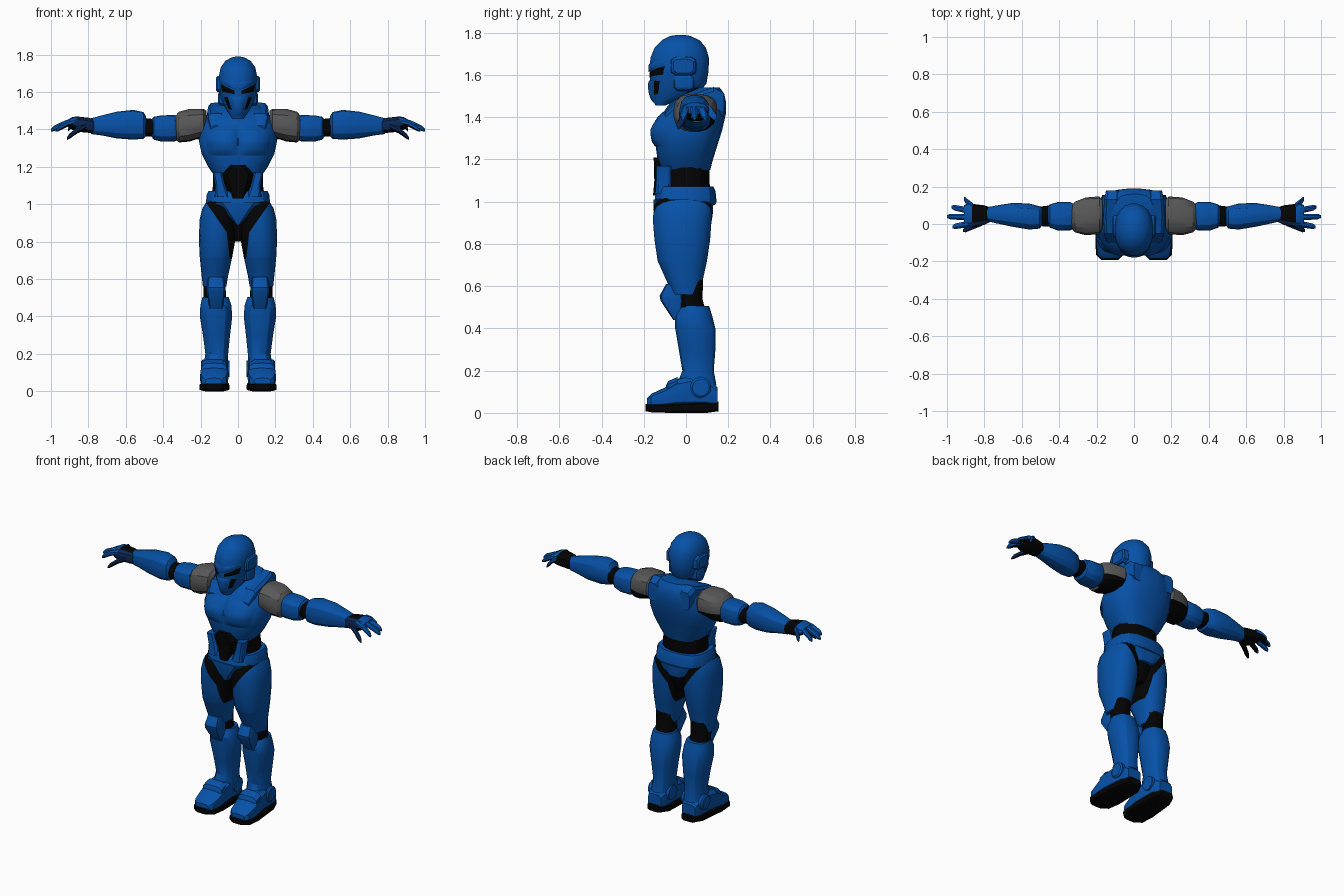
import bpy
import bmesh
from math import sin, cos, pi
from mathutils import Vector
from mathutils.bvhtree import BVHTree

old = bpy.data.objects.get("Cube")
if old:
    bpy.data.objects.remove(old)


def material(name, red, green, blue):
    mat = bpy.data.materials.new(name)
    mat.use_nodes = True
    colour = (red, green, blue, 1)
    mat.diffuse_color = colour
    shader = mat.node_tree.nodes["Principled BSDF"]
    shader.inputs["Base Color"].default_value = colour
    shader.inputs["Roughness"].default_value = .6
    return mat


BLUE = material("armour blue", .002, .083, .39)
BLACK = material("undersuit black", .001, .001, .001)
GREY = material("shoulder grey", .1, .1, .1)
NAVY = material("glove navy", .003, .02, .09)


def finish(name, bm, mats, mirror, angle):
    mesh = bpy.data.meshes.new(name)
    bm.to_mesh(mesh)
    bm.free()
    obj = bpy.data.objects.new(name, mesh)
    bpy.context.collection.objects.link(obj)
    for mat in mats:
        mesh.materials.append(mat)
    if mirror:
        obj.modifiers.new("Mirror", "MIRROR").use_mirror_merge = False
    bpy.ops.object.select_all(action="DESELECT")
    obj.select_set(True)
    bpy.context.view_layer.objects.active = obj
    bpy.ops.object.shade_smooth_by_angle(angle=angle)
    return obj


def loft(name, axis, rings, mats=(BLUE,), sides=16, power=2.4,
         mirror=True, paint=None, cuts=(), angle=.5):
    """Skin rounded sections (position, low a, high a, low b, high b) along an axis."""
    order = {"X": (2, 0, 1), "Y": (0, 2, 1), "Z": (0, 1, 2)}[axis]
    bm = bmesh.new()
    loops = []
    for t, a0, a1, b0, b1 in rings:
        loop = []
        for i in range(sides):
            turn = 2 * pi * (i + .5) / sides
            c, s = cos(turn), sin(turn)
            scale = (abs(c) ** power + abs(s) ** power) ** (-1 / power)
            local = ((a0 + a1) / 2 + (a1 - a0) / 2 * c * scale,
                     (b0 + b1) / 2 + (b1 - b0) / 2 * s * scale, t)
            loop.append(bm.verts.new([local[k] for k in order]))
        loops.append(loop)
    for low, high in zip(loops, loops[1:]):
        for i in range(sides):
            j = (i + 1) % sides
            bm.faces.new((low[i], low[j], high[j], high[i]))
    bm.faces.new(loops[0])
    bm.faces.new(loops[-1])
    bmesh.ops.recalc_face_normals(bm, faces=bm.faces)
    for point, normal in cuts:
        geom = bm.verts[:] + bm.edges[:] + bm.faces[:]
        bmesh.ops.bisect_plane(bm, geom=geom, plane_co=point, plane_no=normal)
    bm.normal_update()
    if paint:
        for face in bm.faces:
            face.material_index = paint(face.calc_center_median(), face.normal)
    return finish(name, bm, mats, mirror, angle)


def centred(*rings):
    return [(z, -half, half, y0, y1) for z, half, y0, y1 in rings]


def front_plate(name, target, corners, mat, bulge=0, steps=8, mirror=True):
    """Lay a four-cornered plate in x and z onto the front of a part."""
    tree = BVHTree.FromPolygons([v.co for v in target.data.vertices],
                                [p.vertices for p in target.data.polygons])
    a, b, c, d = [Vector((x, 0, z)) for x, z in corners]
    bm = bmesh.new()
    grid = []
    for i in range(steps + 1):
        row = []
        for j in range(steps + 1):
            u, v = i / steps, j / steps
            co = a.lerp(b, u).lerp(d.lerp(c, u), v)
            hit = tree.ray_cast(co - Vector((0, 2, 0)), Vector((0, 1, 0)))[0]
            dome = (max(0, sin(pi * u)) * max(0, sin(pi * v))) ** .5
            co.y = (hit.y if hit else -.1) - .004 - bulge * dome
            row.append(bm.verts.new(co))
        grid.append(row)
    for i in range(steps):
        for j in range(steps):
            bm.faces.new((grid[i][j], grid[i + 1][j], grid[i + 1][j + 1], grid[i][j + 1]))
    return finish(name, bm, (mat,), mirror, 1)


# Helmet and neck
head = loft("helmet", "Z", centred(
    (1.455, .03, -.145, -.1), (1.48, .047, -.155, -.04), (1.51, .066, -.163, .06),
    (1.56, .09, -.17, .098), (1.62, .1, -.172, .108), (1.68, .104, -.17, .11),
    (1.73, .094, -.15, .095), (1.765, .07, -.115, .065), (1.785, .036, -.075, .02),
    (1.79, .01, -.04, -.01)), sides=20, power=2.2, mirror=False)
front_plate("eye", head, [(.02, 1.588), (.085, 1.602), (.093, 1.643), (.02, 1.607)], BLACK)
front_plate("brow", head, [(.001, 1.607), (.09, 1.643), (.093, 1.667), (.001, 1.65)], BLUE, .006)
front_plate("cheek_slot", head, [(.033, 1.505), (.05, 1.51), (.075, 1.57), (.056, 1.575)], BLACK)
front_plate("muzzle", head, [(-.025, 1.47), (.025, 1.47), (.045, 1.575), (-.045, 1.575)],
            BLUE, .01, mirror=False)
loft("ear_panel", "X", [(.08, -.075, .05, 1.595, 1.69), (.11, -.07, .045, 1.6, 1.685),
                        (.118, -.06, .035, 1.61, 1.675)], power=5)
loft("jaw_panel", "X", [(.05, -.06, .04, 1.52, 1.6), (.1, -.055, .035, 1.53, 1.6),
                        (.106, -.045, .025, 1.54, 1.59)], power=5)
loft("neck", "Z", centred((1.42, .075, -.05, .1), (1.5, .065, -.04, .08),
                          (1.58, .065, -.04, .07)), (BLACK,), mirror=False)

# Chest, back and collar
torso = loft("torso", "Z", centred(
    (1.15, .125, -.12, .115), (1.2, .16, -.135, .128), (1.27, .195, -.145, .15),
    (1.34, .21, -.145, .172), (1.42, .2, -.11, .19), (1.47, .175, -.075, .19),
    (1.51, .14, -.01, .182), (1.54, .09, .06, .16)), sides=20, power=2.7, mirror=False)
front_plate("pectoral", torso, [(.004, 1.262), (.16, 1.262), (.185, 1.41), (.004, 1.43)],
            BLUE, .026)
loft("collar_strap", "Y", [(-.1, .09, .145, 1.37, 1.42), (-.05, .075, .16, 1.4, 1.485),
                           (.05, .075, .165, 1.43, 1.515), (.13, .075, .16, 1.43, 1.543),
                           (.18, .08, .15, 1.4, 1.515)], power=5)

# Waist, belt and hips
loft("waist_undersuit", "Z", centred(
    (.8, .035, -.06, .07), (.88, .09, -.1, .1), (1, .15, -.125, .12),
    (1.1, .135, -.105, .112), (1.18, .135, -.11, .112)), (BLACK,), mirror=False)
loft("abdomen_plate", "Z", centred(
    (1.03, .035, -.156, 0), (1.1, .065, -.15, 0), (1.16, .085, -.152, 0),
    (1.21, .045, -.153, 0)), (BLACK,), power=5, mirror=False)
loft("side_abdomen", "Z", [(1.04, .045, .125, -.148, -.07), (1.1, .068, .122, -.142, -.07),
                           (1.17, .085, .135, -.142, -.07)], power=4)
loft("belt", "Z", centred(
    (.985, .165, -.142, .138), (1, .172, -.149, .145), (1.05, .168, -.143, .14),
    (1.072, .158, -.132, .13)), sides=20, power=3, mirror=False)
loft("front_pelvis_plate", "Z", centred(
    (.89, .01, -.135, -.05), (.94, .055, -.152, -.05), (1.01, .13, -.155, -.05)),
    power=5, mirror=False)
loft("back_pelvis_plate", "Z", centred(
    (.91, .05, .05, .122), (.95, .1, .05, .128), (1.01, .14, .05, .13)),
    power=5, mirror=False)

# Thighs, black above the hip line and behind the knee
groin, hip = Vector((.045, 0, .72)), Vector((.06, 0, .85))
inner_end = Vector((0, 0, .71))
hip_cuts = [(groin, Vector((.13, 0, -.015))), (hip, Vector((.15, 0, -.105)))]


def thigh_paint(centre, normal):
    above = any((centre - point).dot(side) < 0 for point, side in hip_cuts)
    if above and centre.z > inner_end.z:
        return 1
    return int(centre.z < .61 and normal.y > .6)


loft("thigh", "Z", [
    (.56, .062, .188, -.065, .07), (.62, .052, .195, -.09, .078),
    (.72, .03, .205, -.135, .1), (.82, .012, .21, -.15, .115), (.92, .012, .205, -.158, .122),
    (.98, .02, .19, -.15, .122), (1.02, .03, .165, -.125, .11)],
    (BLUE, BLACK), sides=20, paint=thigh_paint,
    cuts=hip_cuts + [(inner_end, Vector((0, 0, 1)))])

# Knees and shins
loft("knee_undersuit", "Z", [(.46, .06, .185, -.03, .1), (.54, .065, .185, -.03, .078),
                             (.63, .065, .185, -.04, .082)], (BLACK,))
loft("knee_pad", "Z", [(.44, .082, .152, -.06, 0), (.53, .068, .168, -.12, -.01),
                       (.555, .068, .168, -.125, -.01), (.61, .075, .16, -.095, -.02)],
     sides=12, power=4)
loft("shin", "Z", [
    (.13, .052, .185, -.045, .145), (.2, .052, .175, -.018, .132), (.3, .042, .188, -.035, .14),
    (.4, .03, .205, -.052, .14), (.46, .035, .202, -.055, .125), (.505, .05, .19, -.025, .11)])

# Boots
loft("boot", "Y", [
    (-.185, .085, .175, .025, .07), (-.165, .062, .195, .025, .09), (-.1, .052, .203, .025, .12),
    (-.045, .052, .2, .025, .16), (.02, .055, .192, .025, .175), (.1, .055, .185, .025, .165),
    (.15, .075, .17, .025, .12)], power=4)
loft("sole", "Y", [
    (-.192, .085, .175, .008, .042), (-.165, .055, .203, .003, .044), (-.08, .046, .207, 0, .044),
    (.1, .05, .19, 0, .052), (.155, .075, .17, .008, .054)], (BLACK,), power=6)
loft("boot_strap", "Y", [(-.095, .075, .18, .06, .13), (-.085, .06, .195, .06, .15),
                         (-.04, .06, .195, .06, .17)], power=5)
loft("ankle_disc", "X", [(.045, .025, .115, .075, .165), (.19, .02, .12, .07, .17),
                         (.198, .03, .11, .08, .16)], power=2)


# Arms, with the shoulder pad open underneath and low at the back
def pad_paint(centre, normal):
    low_back = centre.z < 1.4 and centre.y > .04 and (normal.y > .3 or normal.z < -.3)
    return int(low_back or normal.z < -.92)


loft("arm_undersuit", "X", [(.14, -.03, .13, 1.34, 1.47), (.3, -.015, .1, 1.355, 1.46),
                            (.45, -.015, .1, 1.36, 1.456), (.53, -.01, .09, 1.365, 1.465)],
     (BLACK,))
loft("shoulder_pad", "X", [
    (.168, -.02, .13, 1.38, 1.5), (.185, -.055, .148, 1.36, 1.51), (.26, -.06, .142, 1.335, 1.51),
    (.315, -.045, .12, 1.33, 1.495), (.338, -.02, .095, 1.35, 1.47)],
    (GREY, BLACK), power=2.8, paint=pad_paint,
    cuts=[(Vector((0, 0, 1.4)), Vector((0, 0, 1)))])
loft("upper_arm", "X", [(.315, -.02, .105, 1.345, 1.47), (.34, -.034, .117, 1.335, 1.478),
                        (.41, -.034, .117, 1.335, 1.475), (.45, -.02, .105, 1.345, 1.468),
                        (.462, 0, .09, 1.36, 1.455)], power=2.8)
loft("forearm", "X", [
    (.492, -.01, .085, 1.365, 1.47), (.505, -.025, .095, 1.35, 1.493),
    (.56, -.03, .11, 1.345, 1.505), (.65, -.015, .113, 1.352, 1.495),
    (.73, .002, .1, 1.368, 1.475), (.785, .015, .09, 1.375, 1.46)], power=2.7)


# Gloves, dark at the wrist and palm, navy along the thumb side
def glove_paint(centre, normal):
    if normal.z < -.35:
        return 1
    if normal.y < -.4:
        return 2
    return int(centre.x < .87)


def finger_paint(centre, normal):
    return int(normal.z < -.35 and centre.x < .94)


loft("hand", "X", [(.77, .01, .09, 1.38, 1.455), (.8, -.005, .1, 1.382, 1.463),
                   (.865, -.018, .108, 1.388, 1.47), (.89, -.015, .11, 1.4, 1.465),
                   (.91, 0, .1, 1.415, 1.452)],
     (BLUE, BLACK, NAVY), power=2.8, paint=glove_paint)


def finger(name, path, mat=BLUE):
    rings = []
    for (x, y, z), r in zip(path, (.02, .018, .016, .008)):
        rings.append((x, y - r, y + r, z - r, z + r))
    loft(name, "X", rings, (mat, BLACK), sides=8, power=2, paint=finger_paint)


tips = {"index": (.005, -.015, .97), "middle": (.036, .04, 1), "ring": (.067, .09, .975),
        "little": (.092, .135, .91)}
for label, (base, tip, reach) in tips.items():
    start, end = Vector((.86, base, 1.445)), Vector((reach, tip, 1.395))
    path = [start.lerp(end, f) + Vector((0, 0, lift))
            for f, lift in ((0, 0), (.45, .01), (.88, .005), (1, 0))]
    finger(label + "_finger", path)
finger("thumb", [(.81, .01, 1.42), (.86, -.012, 1.395), (.9, -.03, 1.365), (.915, -.035, 1.35)], NAVY)
